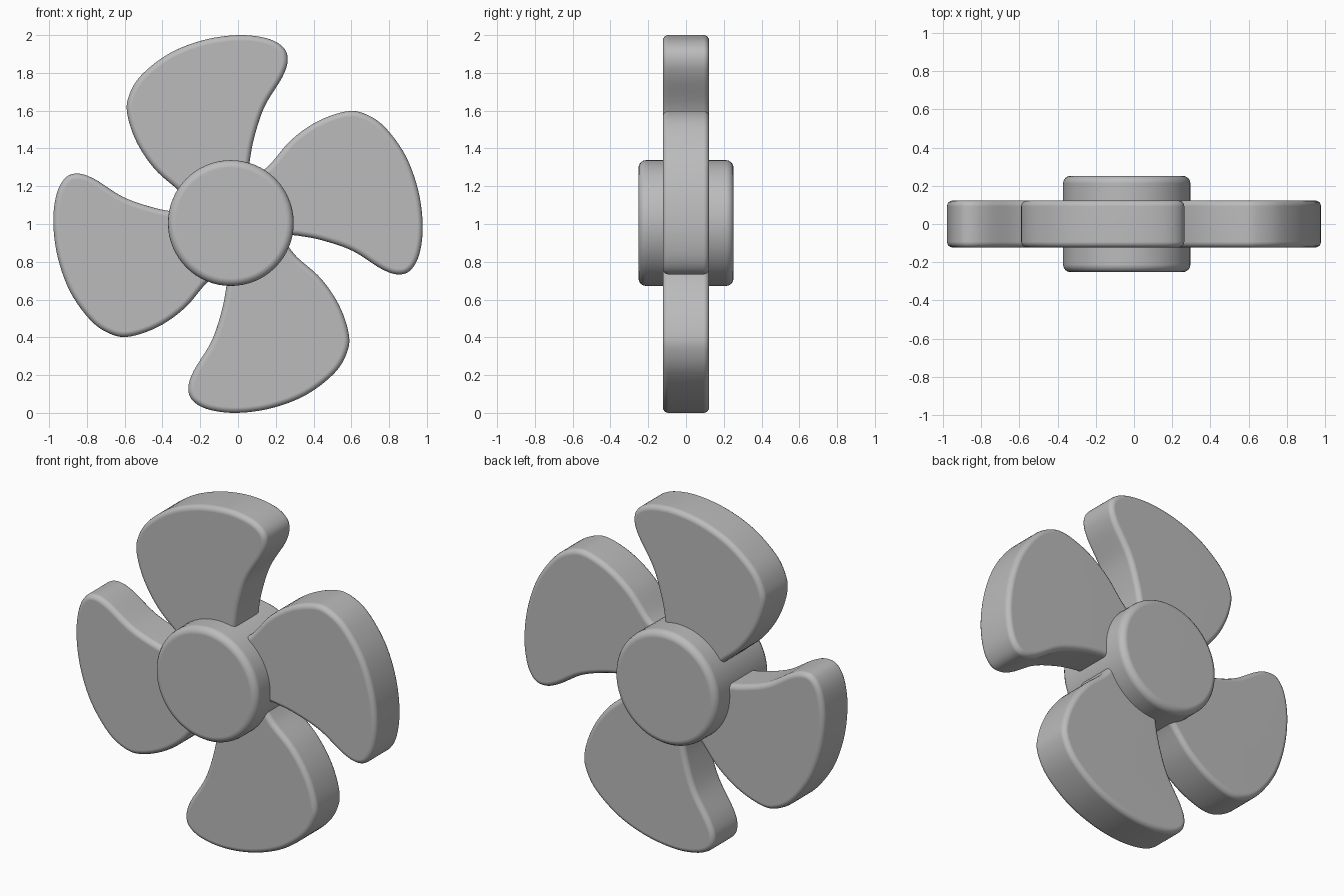
import bpy, bmesh, math
from mathutils import Vector

if "Cube" in bpy.data.objects:
    bpy.data.objects.remove(bpy.data.objects["Cube"])

grey = bpy.data.materials.new("plain_grey")
grey.use_nodes = True
grey.diffuse_color = (0.5, 0.5, 0.5, 1)
grey.node_tree.nodes["Principled BSDF"].inputs["Base Color"].default_value = grey.diffuse_color


def smooth_loop(points, steps):
    """Closed Catmull-Rom curve through the points."""
    pts = [Vector(p) for p in points]
    n, out = len(pts), []
    for i in range(n):
        a, b, c, d = (pts[(i + k) % n] for k in (-1, 0, 1, 2))
        for s in range(steps):
            t = s / steps
            out.append(0.5 * (2 * b + (c - a) * t + (2 * a - 5 * b + 4 * c - d) * t ** 2
                              + (3 * b - a - 3 * c + d) * t ** 3))
    return out


def rounded_slab(name, outline, half_depth, radius):
    """Extrude an x-z outline along y and round both rims."""
    bm = bmesh.new()
    front = bm.faces.new([bm.verts.new((p[0], -half_depth, p[1])) for p in outline])
    new = bmesh.ops.extrude_face_region(bm, geom=[front], use_keep_orig=True)["geom"]
    bmesh.ops.translate(bm, verts=[v for v in new if isinstance(v, bmesh.types.BMVert)],
                        vec=(0, 2 * half_depth, 0))
    bmesh.ops.recalc_face_normals(bm, faces=bm.faces)
    rims = [e for e in bm.edges if abs(e.verts[0].co.y - e.verts[1].co.y) < 0.001]
    bmesh.ops.bevel(bm, geom=rims, offset=radius, segments=4, profile=0.5,
                    affect='EDGES', clamp_overlap=False)
    mesh = bpy.data.meshes.new(name)
    bm.to_mesh(mesh)
    bm.free()
    mesh.materials.append(grey)
    obj = bpy.data.objects.new(name, mesh)
    bpy.context.collection.objects.link(obj)
    bpy.ops.object.select_all(action='DESELECT')
    obj.select_set(True)
    bpy.context.view_layer.objects.active = obj
    bpy.ops.object.shade_smooth_by_angle(angle=math.radians(40))
    weighted = obj.modifiers.new("flat_face_normals", 'WEIGHTED_NORMAL')
    weighted.keep_sharp = True
    return obj


# Swept blade outline, root hidden inside the hub
blade = smooth_loop([
    (-.19, .06), (-.315, .178), (-.44, .29), (-.535, .43), (-.586, .58), (-.577, .68),
    (-.51, .79), (-.36, .905), (-.177, .975), (.008, 1.0), (.156, .982), (.24, .935),
    (.263, .868), (.235, .778), (.14, .62), (.085, .455), (.06, .32), (.03, .12)], 6)

# Four blades a quarter turn apart; the sideways pair is slightly shorter
for i, name in enumerate(("top_blade", "left_blade", "bottom_blade", "right_blade")):
    turned = [(p.x, p.y) for p in blade]
    for _ in range(i):
        turned = [(z, -x) for x, z in turned]
    if i % 2:
        turned = [(x * 0.978, z * 1.015) for x, z in turned]
    rounded_slab(name, turned, 0.123, 0.03).location.z = 1.0

# Round hub, slightly off centre
circle = [(0.333 * math.cos(a), 0.333 * math.sin(a))
          for a in (math.tau * i / 64 for i in range(64))]
rounded_slab("hub", circle, 0.252, 0.04).location = (-0.038, 0, 1.005)
